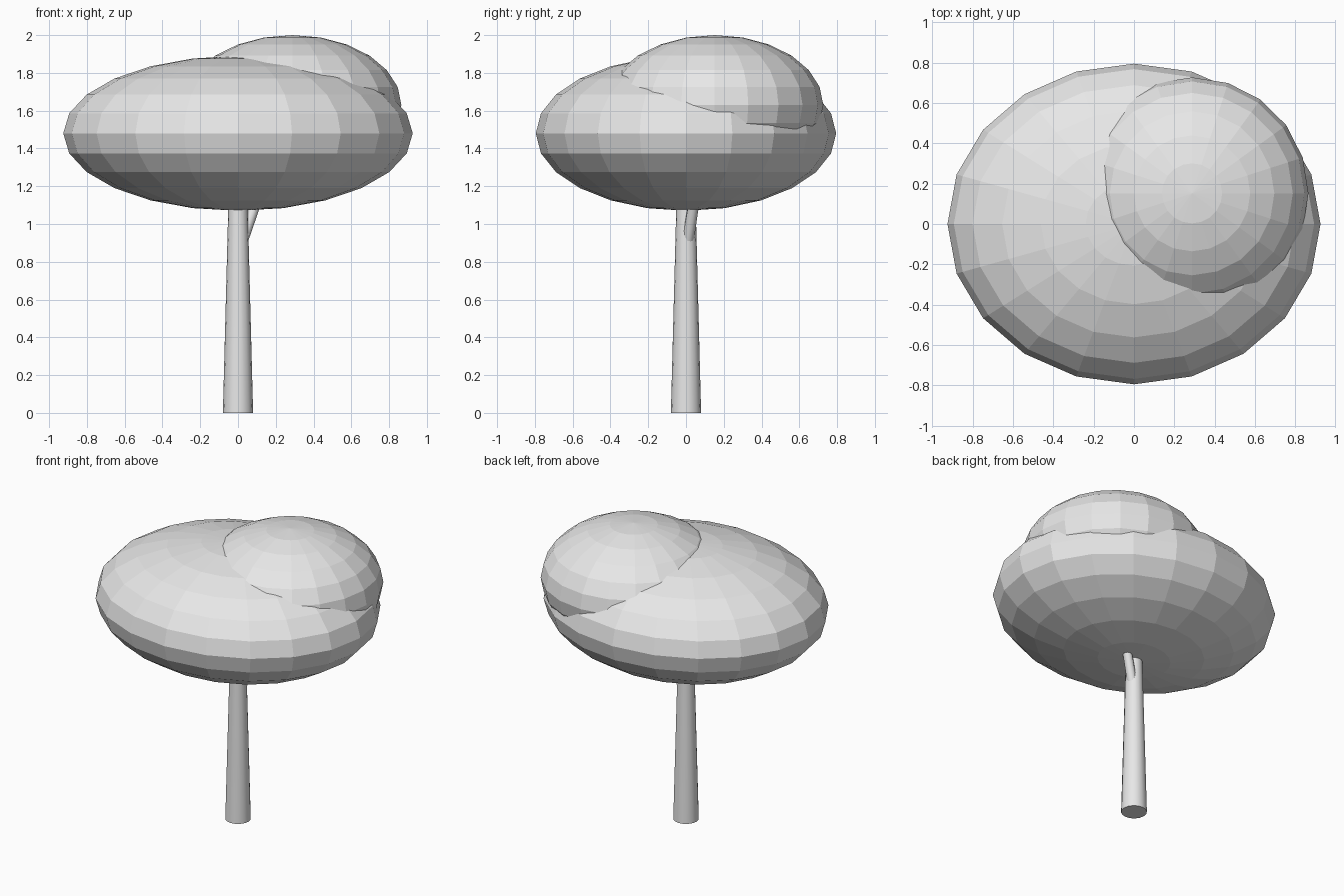
import bpy
import math
from mathutils import Vector

cube = bpy.data.objects.get("Cube")
if cube:
    bpy.data.objects.remove(cube, do_unlink=True)

grey = bpy.data.materials.new("plain_grey")
grey.use_nodes = True
colour = (0.8, 0.8, 0.8, 1)
grey.diffuse_color = colour
grey.node_tree.nodes["Principled BSDF"].inputs["Base Color"].default_value = colour


def finish(name):
    obj = bpy.context.object
    obj.name = name
    obj.data.materials.append(grey)
    return obj


def foliage(name, centre, radii):
    """Flat-shaded ellipsoid of leaves."""
    bpy.ops.mesh.primitive_uv_sphere_add(segments=20, ring_count=12, radius=1, location=centre)
    obj = finish(name)
    obj.scale = radii
    bpy.ops.object.transform_apply(location=False, rotation=False, scale=True)


def limb(name, start, end, r_start, r_end, sides):
    """Tapered, smooth-sided cylinder between two points."""
    start, end = Vector(start), Vector(end)
    axis = end - start
    bpy.ops.mesh.primitive_cone_add(vertices=sides, radius1=r_start, radius2=r_end,
                                    depth=axis.length, location=(start + end) / 2)
    obj = finish(name)
    obj.rotation_euler = axis.to_track_quat('Z', 'Y').to_euler()
    bpy.ops.object.shade_smooth_by_angle(angle=math.radians(35))


# Crown: a broad mass with a smaller one set up and to the back left
foliage("main_crown", (0, 0, 1.48), (0.925, 0.795, 0.41))
foliage("upper_crown", (0.288, 0.152, 1.63), (0.577, 0.575, 0.37))

# Trunk and the side branch rising into the crown
limb("trunk", (0, 0, 0), (0, 0, 1.3), 0.08, 0.046, 16)
limb("branch", (0, 0, 0.85), (0.216, 0.096, 1.45), 0.032, 0.024, 12)
